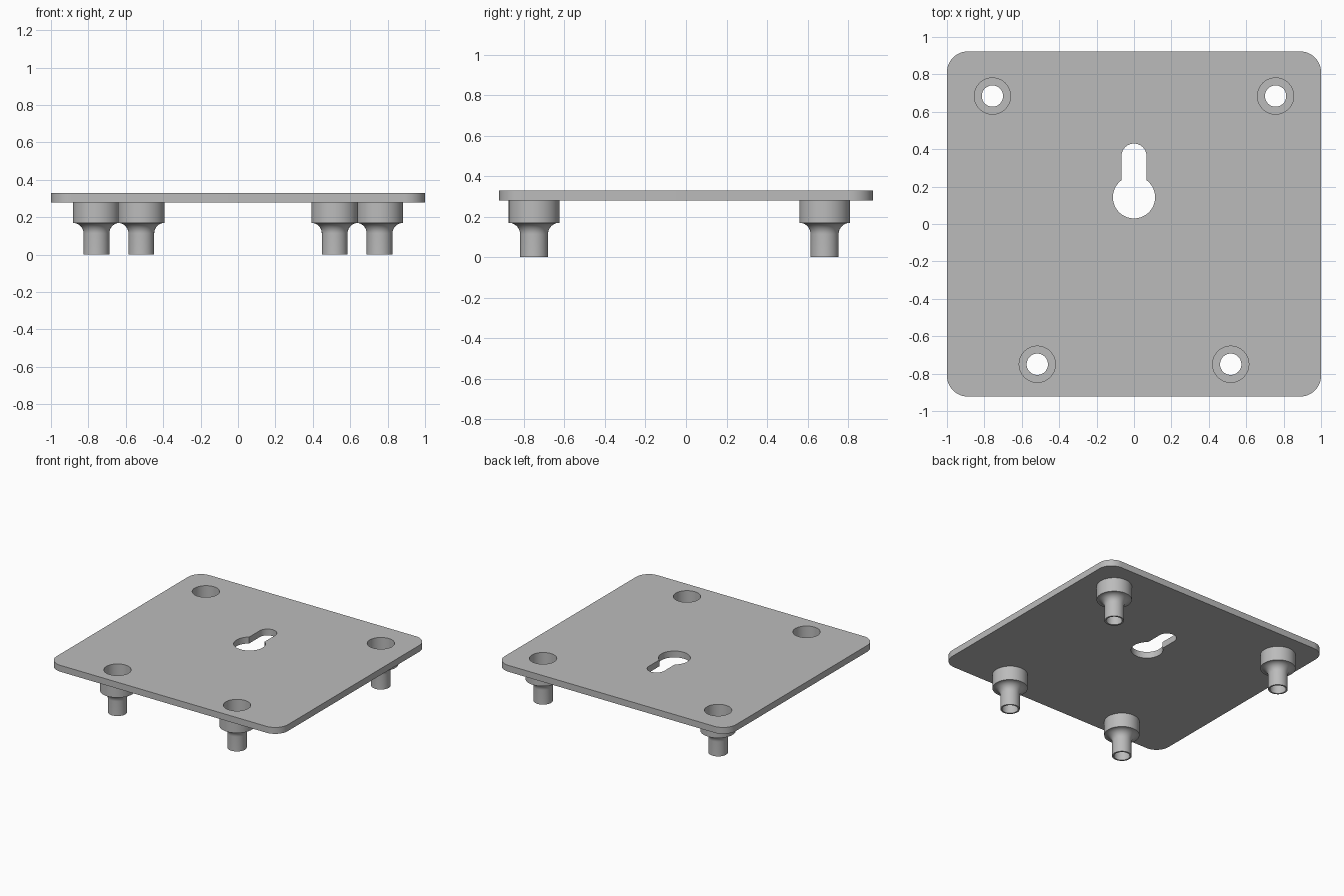
import bpy, bmesh
from math import pi, cos, sin, asin, radians

cube = bpy.data.objects.get("Cube")
if cube:
    bpy.data.objects.remove(cube, do_unlink=True)

# Material
grey = bpy.data.materials.new("plain_grey")
grey.use_nodes = True
colour = (0.5, 0.5, 0.5, 1)
grey.diffuse_color = colour
grey.node_tree.nodes["Principled BSDF"].inputs["Base Color"].default_value = colour

HALF_X, HALF_Y, CORNER = 1.0, 0.922, 0.11
PLATE_BOTTOM, PLATE_TOP = 0.28, 0.33
HEAD_R, BORE_R, STEM_R, HOLE_R = 0.125, 0.097, 0.069, 0.057
HEAD_BOTTOM, BORE_FLOOR = 0.17, 0.18
POSTS = {"back": (0.757, 0.684), "front": (0.517, -0.75)}


def arc(cx, cy, r, start, end, steps):
    return [(cx + r * cos(start + (end - start) * i / steps),
             cy + r * sin(start + (end - start) * i / steps)) for i in range(steps + 1)]


def finish(obj):
    obj.data.materials.clear()
    obj.data.materials.append(grey)
    bpy.ops.object.select_all(action='DESELECT')
    obj.select_set(True)
    bpy.context.view_layer.objects.active = obj
    bpy.ops.object.shade_smooth_by_angle(angle=radians(30))


# Plate outline with rounded corners
outline = []
for i, (sx, sy) in enumerate([(1, 1), (-1, 1), (-1, -1), (1, -1)]):
    outline += arc(sx * (HALF_X - CORNER), sy * (HALF_Y - CORNER), CORNER,
                   i * pi / 2, (i + 1) * pi / 2, 12)

# Keyhole: round opening with a narrower slot above
key_y, key_r, slot_r, slot_y = 0.143, 0.113, 0.067, 0.363
a = asin(slot_r / key_r)
keyhole = arc(0, key_y, key_r, pi / 2 + a, 2.5 * pi - a, 48) + arc(0, slot_y, slot_r, 0, pi, 24)

loops = [outline, keyhole]
for x, y in POSTS.values():
    loops += [arc(s * x, y, BORE_R, 0, 2 * pi, 48)[:-1] for s in (-1, 1)]

# Mounting plate: filled outline with holes, extruded
curve = bpy.data.curves.new("mounting_plate", 'CURVE')
curve.dimensions = '2D'
curve.fill_mode = 'BOTH'
curve.extrude = (PLATE_TOP - PLATE_BOTTOM) / 2
for loop in loops:
    spline = curve.splines.new('POLY')
    spline.points.add(len(loop) - 1)
    for point, (x, y) in zip(spline.points, loop):
        point.co = (x, y, 0, 1)
    spline.use_cyclic_u = True
plate = bpy.data.objects.new("mounting_plate", curve)
bpy.context.collection.objects.link(plate)
bpy.ops.object.select_all(action='DESELECT')
plate.select_set(True)
bpy.context.view_layer.objects.active = plate
bpy.ops.object.convert(target='MESH')
plate = bpy.context.view_layer.objects.active
bm = bmesh.new()
bm.from_mesh(plate.data)
bmesh.ops.translate(bm, verts=bm.verts, vec=(0, 0, (PLATE_TOP + PLATE_BOTTOM) / 2))
bmesh.ops.remove_doubles(bm, verts=bm.verts, dist=1e-5)
bmesh.ops.recalc_face_normals(bm, faces=bm.faces)
bm.to_mesh(plate.data)
bm.free()
finish(plate)

# Hollow post: lathed wall with a flared underside and counterbored hole
flare = HEAD_R - STEM_R
profile = [(HEAD_R, PLATE_BOTTOM)]
profile += arc(HEAD_R, HEAD_BOTTOM - flare, flare, pi / 2, pi, 10)
profile += [(STEM_R, 0), (HOLE_R, 0), (HOLE_R, BORE_FLOOR),
            (BORE_R, BORE_FLOOR), (BORE_R, PLATE_BOTTOM)]
bm = bmesh.new()
verts = [bm.verts.new((r, 0, z)) for r, z in profile]
edges = [bm.edges.new(pair) for pair in zip(verts, verts[1:])]
bmesh.ops.spin(bm, geom=verts + edges, cent=(0, 0, 0), axis=(0, 0, 1),
               angle=2 * pi, steps=48, use_merge=True)
bmesh.ops.remove_doubles(bm, verts=bm.verts, dist=1e-5)
bmesh.ops.recalc_face_normals(bm, faces=bm.faces)
# Make the bottom rim face down so the whole wall faces outwards
rim = min(bm.faces, key=lambda f: f.calc_center_median().z)
if rim.normal.z > 0:
    bmesh.ops.reverse_faces(bm, faces=bm.faces)
post_mesh = bpy.data.meshes.new("hollow_post")
bm.to_mesh(post_mesh)
bm.free()

for row, (x, y) in POSTS.items():
    for side, s in (("left", 1), ("right", -1)):
        post = bpy.data.objects.new(f"{row}_{side}_post", post_mesh.copy())
        post.location = (s * x, y, 0)
        bpy.context.collection.objects.link(post)
        finish(post)
